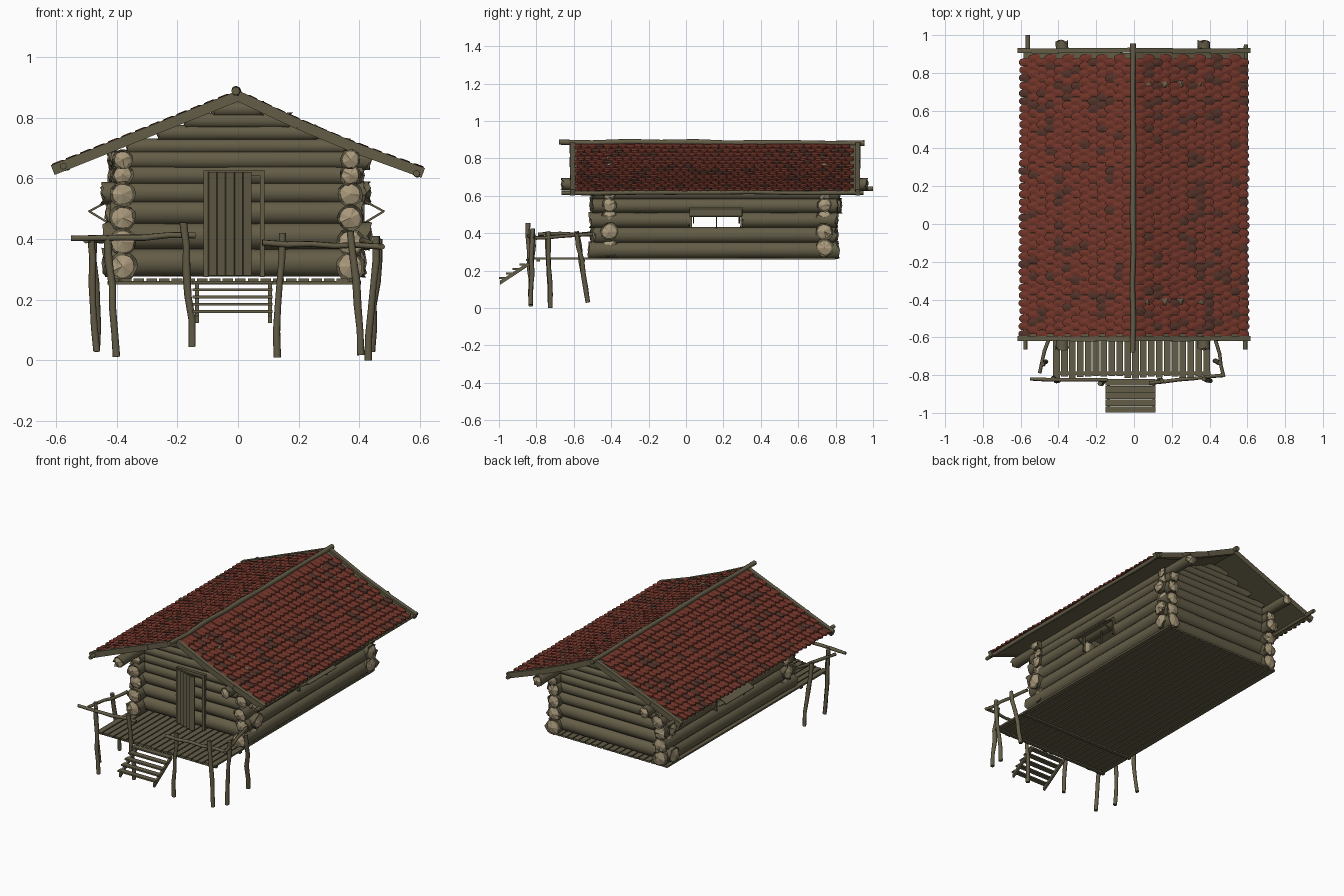
import bpy, bmesh, math, random
from mathutils import Vector as V

if "Cube" in bpy.data.objects:
    bpy.data.objects.remove(bpy.data.objects["Cube"])
random.seed(4)
rnd = random.uniform

def material(name, rgb):
    m = bpy.data.materials.new(name)
    m.diffuse_color = (*rgb, 1)
    m.use_nodes = True
    m.node_tree.nodes["Principled BSDF"].inputs["Base Color"].default_value = m.diffuse_color
    return m

WOOD = material("weathered wood", (0.125, 0.108, 0.062))
CUT = material("cut log end", (0.40, 0.32, 0.20))
TILE = material("red tile", (0.165, 0.035, 0.022))
DARK = material("dark tile", (0.085, 0.032, 0.022))

def finish(name, bm, mats=(WOOD,)):
    bmesh.ops.recalc_face_normals(bm, faces=bm.faces[:])
    me = bpy.data.meshes.new(name)
    bm.to_mesh(me)
    bm.free()
    for m in mats:
        me.materials.append(m)
    ob = bpy.data.objects.new(name, me)
    bpy.context.collection.objects.link(ob)
    return ob

def ring(bm, c, d, r, n, wob=0.0, slide=0.0):
    a = d.cross(V((0, 0, 1)) if abs(d.z) < .8 else V((0, 1, 0))).normalized()
    b = d.cross(a)
    out = []
    for i in range(n):
        t = 2 * math.pi * i / n
        out.append(bm.verts.new(c + (a * math.cos(t) + b * math.sin(t)) * r * (1 + rnd(-wob, wob))
                                + d * rnd(-slide, slide)))
    return out

def bridge(bm, A, B, mat=0, smooth=True):
    for i in range(len(A)):
        j = (i + 1) % len(A)
        f = bm.faces.new((A[i], A[j], B[j], B[i]))
        f.material_index, f.smooth = mat, smooth

def log(bm, p, q, r, n=14):
    """Round log with flared bark rims and pale cut ends."""
    p, q = V(p), V(q)
    d = (q - p).normalized()
    rings = []
    for k in range(7):
        t = k / 6
        rings.append(ring(bm, p.lerp(q, .04 + .92 * t), d, r, n, .025))
    for A, B in zip(rings, rings[1:]):
        bridge(bm, A, B)
    for end, last, s in ((p, rings[0], -1), (q, rings[-1], 1)):
        rim = ring(bm, end, d, r * 1.05, n, .07, .012)
        inner = ring(bm, end, d, r * .82, n, .05, .004)
        bridge(bm, last, rim)
        bridge(bm, rim, inner, 0, False)
        tip = bm.verts.new(end + d * s * .010)
        for i in range(n):
            bm.faces.new((inner[i], inner[(i + 1) % n], tip)).material_index = 1

def pole(bm, p, q, r, bend=.006, n=7, segs=5):
    """Thin crooked pole."""
    p, q = V(p), V(q)
    d = (q - p).normalized()
    prev = None
    for k in range(segs + 1):
        off = V((rnd(-bend, bend), rnd(-bend, bend), rnd(-bend, bend))) if 0 < k < segs else V()
        cur = ring(bm, p.lerp(q, k / segs) + off, d, r * rnd(.88, 1.1), n, .06)
        if prev:
            bridge(bm, prev, cur)
        else:
            bm.faces.new(cur)
        prev = cur
    bm.faces.new(prev)

def beam(bm, p, q, w, h, side=(0, 0, 1)):
    """Board from p to q, h thick along side and w wide across it."""
    p, q = V(p), V(q)
    b = V(side)
    a = (q - p).normalized().cross(b).normalized()
    A, B = [[bm.verts.new(c + a * i * w / 2 + b * j * h / 2)
             for i, j in ((-1, -1), (1, -1), (1, 1), (-1, 1))] for c in (p, q)]
    bridge(bm, A, B, 0, False)
    bm.faces.new(A)
    bm.faces.new(B)

def roof(x):
    """Roof height over x, the right slope sags a little."""
    if x < 0:
        return .873 + .40 * x
    return .873 - .415 * x - .012 * math.sin(math.pi * min(x / .6, 1))

# Log walls: long side logs, with one log split for the window
Z = (.31, .39, .47, .548, .612, .662)
R = (.046, .044, .042, .040, .034, .032)
bm = bmesh.new()
for x in (-.38, .37):
    for i, (z, r) in enumerate(zip(Z, R)):
        y0, y1 = (-.66, .965) if i == 5 else (-.50 + rnd(-.02, .02), .82 + rnd(-.02, .01))
        if i == 2:
            log(bm, (x, y0, z), (x, .02, z), r)
            log(bm, (x, .30, z), (x, y1, z), r)
        else:
            log(bm, (x, y0, z), (x, y1, z), r)
finish("side_wall_logs", bm, (WOOD, CUT))

# Front and back logs and the stepped gables
for name, y in (("front_wall_logs", -.41), ("back_wall_logs", .74)):
    bm = bmesh.new()
    for z, r in zip((.322, .41, .487, .552, .61, .66), (.046, .045, .041, .037, .034, .032)):
        log(bm, (-.425 + rnd(-.02, .02), y, z), (.42 + rnd(-.02, .02), y, z), r)
    for z, h in ((.705, .36), (.75, .26), (.79, .17), (.828, .08)):
        log(bm, (-h, y, z), (h, y, z), .026)
    finish(name, bm, (WOOD, CUT))

# Floor and porch planks
bm = bmesh.new()
for i in range(20):
    x = -.41 + i * .0418
    beam(bm, (x, -.81 + rnd(-.008, .008), .264), (x, .80, .264), .035, .011)
for y in (-.79, -.55):
    beam(bm, (-.43, y, .256), (.405, y, .256), .02, .012)
finish("deck_planks", bm)

# Porch posts and hand rails
bm = bmesh.new()
for p, q in (((-.40, -.83, .012), (-.43, -.82, .41)), ((-.465, -.73, .03), (-.485, -.74, .41)),
             ((-.465, -.525, .03), (-.475, -.585, .41)), ((-.15, -.83, .045), (-.18, -.845, .455)),
             ((.13, -.83, .01), (.147, -.83, .42)), ((.405, -.83, .018), (.37, -.82, .425)),
             ((.43, -.725, 0), (.455, -.735, .41)), ((.44, -.525, .03), (.465, -.585, .40))):
    pole(bm, p, q, .0125)
finish("porch_posts", bm)
bm = bmesh.new()
for p, q in (((-.55, -.82, .402), (-.14, -.825, .412)), ((.08, -.842, .388), (.475, -.80, .374)),
             ((-.50, -.79, .395), (-.43, -.50, .40)), ((.475, -.81, .375), (.41, -.50, .395))):
    pole(bm, p, q, .010, .004)
finish("porch_rails", bm)

# Stairs
bm = bmesh.new()
for x in (-.135, .105):
    beam(bm, (x, -.82, .25), (x, -.995, .135), .014, .022)
for i in range(5):
    beam(bm, (-.15, -.838 - i * .036, .257 - i * .024), (.113, -.838 - i * .036, .257 - i * .024), .034, .009)
finish("stairs", bm)

# Plank door standing ajar, with its frame
bm = bmesh.new()
for i in range(5):
    t = (i + .5) / 5
    x, y = -.098 + .142 * t, -.462 - .045 * t
    beam(bm, (x, y, .28), (x, y, .62), .0285, .010, V((.30, -.954, 0)))
finish("door", bm)
bm = bmesh.new()
for x in (-.105, .08):
    beam(bm, (x, -.455, .275), (x, -.455, .625), .016, .018, (0, 1, 0))
beam(bm, (-.11, -.452, .618), (.088, -.452, .618), .018, .018, (0, 1, 0))
finish("door_frame", bm)

# Window frames with propped awning shutters
bm = bmesh.new()
for s, x in ((-1, -.42), (1, .41)):
    for y in (.025, .297):
        beam(bm, (x, y, .43), (x, y, .54), .012, .014, (1, 0, 0))
    beam(bm, (x, .02, .535), (x, .30, .535), .012, .014, (1, 0, 0))
    beam(bm, (x - s * .02, .163, .425), (x - s * .02, .163, .52), .007, .007, (1, 0, 0))
    beam(bm, (x + s * .035, .02, .51), (x + s * .035, .30, .51), .085, .007,
         V((s * .47, 0, .88)).normalized())
    for y in (.04, .285):
        beam(bm, (x + s * .068, y, .49), (x + s * .01, y, .455), .007, .007, (0, 1, 0))
finish("windows", bm)

# Roof boarding under the tiles
bm = bmesh.new()
xs = [-.585 + i * .0975 for i in range(13)]
rows = [[bm.verts.new((x, y, roof(x) - dz)) for x in xs] for y, dz in
        ((-.595, 0), (.905, 0), (.905, .014), (-.595, .014))]
for a, b in zip(rows, rows[1:] + rows[:1]):
    for i in range(12):
        bm.faces.new((a[i], a[i + 1], b[i + 1], b[i]))
for i in (0, 12):
    bm.faces.new([r[i] for r in rows])
finish("roof_boards", bm)

# Overlapping round-ended tiles
outline = ((0, -1), (0, 1), (.045, 1), (.057, .75), (.063, .3), (.063, -.3), (.057, -.75), (.045, -1))
for side, name in ((-1, "left_roof_tiles"), (1, "right_roof_tiles")):
    bm = bmesh.new()
    w = 1.48 / 36
    for row in range(13):
        for k in range(36):
            y = -.578 + k * w + (row % 2) * w / 2 - w / 8
            x0, lift = row * .0455 + rnd(-.003, .003), rnd(0, .004)
            mat = 1 if random.random() < .15 else 0

            def pt(u, v, dz):
                x = side * (x0 + u)
                return bm.verts.new((x, y + v * w * .49, roof(x) + lift + .2 * u + dz))
            top = [pt(u, v, .003) for u, v in outline]
            low = [pt(u, v, -.008) for u, v in outline]
            tip = pt(.04, 0, .008)
            for i in range(8):
                j = (i + 1) % 8
                bm.faces.new((top[i], top[j], tip)).material_index = mat
                bm.faces.new((top[i], low[i], low[j], top[j])).material_index = mat
            bm.faces.new(low).material_index = mat
    finish(name, bm, (TILE, DARK))

# Ridge pole, eave poles and barge boards
bm = bmesh.new()
pole(bm, (-.008, -.68, .887), (-.005, .955, .882), .015, .005, 8, 9)
finish("ridge_pole", bm)
bm = bmesh.new()
pole(bm, (-.575, -.665, .640), (-.562, 1.0, .638), .012, .004, 7, 8)
pole(bm, (.588, -.665, .616), (.592, .95, .618), .012, .004, 7, 8)
finish("eave_poles", bm)
bm = bmesh.new()
for y in (-.607, .918):
    for s in (-1, 1):
        px = [s * t for t in (0, .2, .4, .61)]
        for a, b in zip(px, px[1:]):
            beam(bm, (a, y + rnd(-.003, .003), roof(a) - .002), (b, y, roof(b) - .002), .034, .026, (0, 1, 0))
finish("barge_boards", bm)
